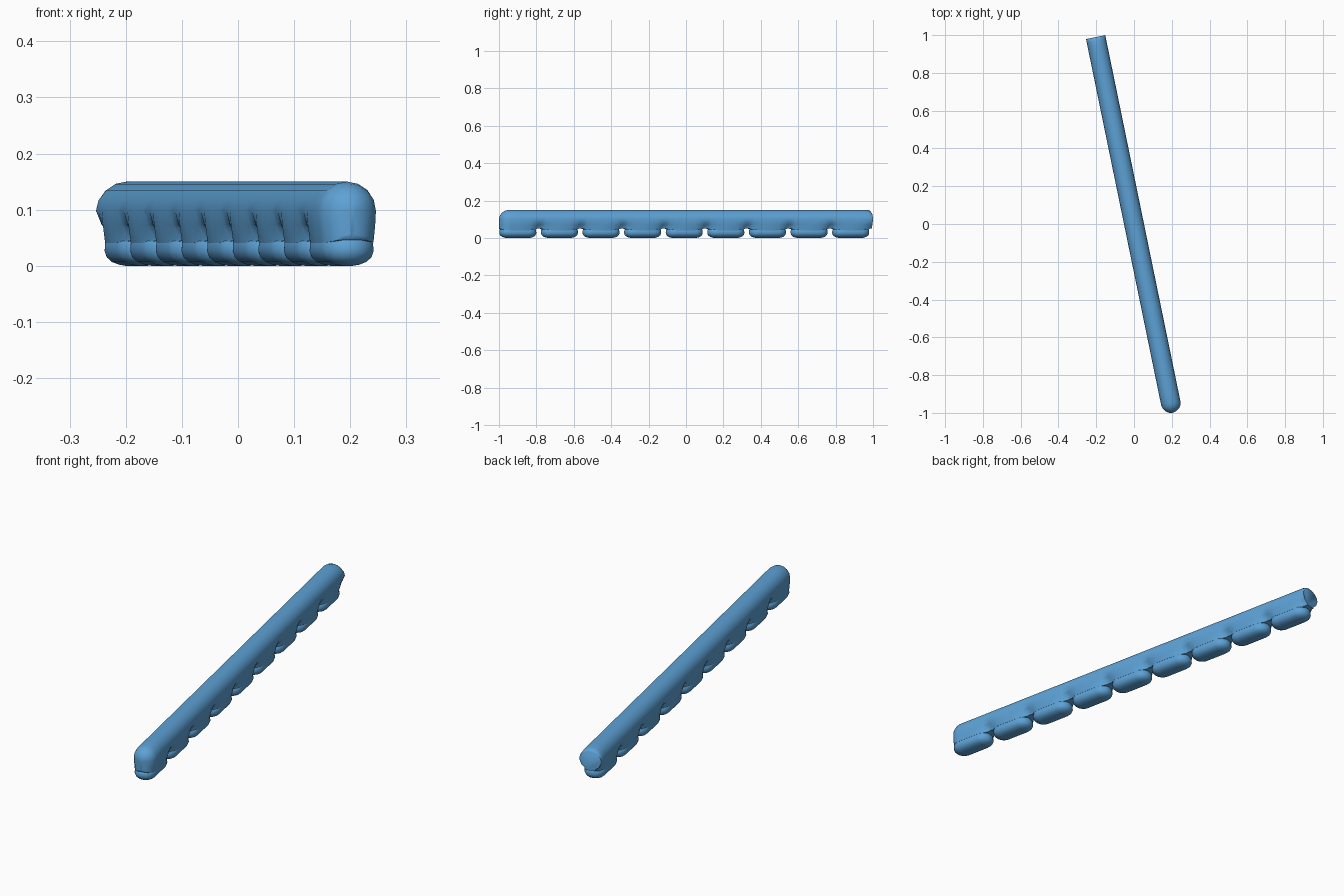
import bpy, bmesh, math
from mathutils import Matrix

if "Cube" in bpy.data.objects:
    bpy.data.objects.remove(bpy.data.objects["Cube"])

TILT = math.radians(11.6)      # the bar lies diagonally in plan
R = 0.052                      # half width of the bar
MID = 0.098                    # height where the rounded top begins
FRONT, BACK = -0.968, 1.010    # start of the round nose, flat back end
PADS, PITCH, FIRST = 9, 0.2271, -0.918
PAD_HALF, PAD_R = 0.101, 0.047

blue = bpy.data.materials.new("soft_blue")
blue.diffuse_color = (0.11, 0.36, 0.67, 1)
blue.use_nodes = True
blue.node_tree.nodes["Principled BSDF"].inputs["Base Color"].default_value = blue.diffuse_color


def make(name, bm):
    bmesh.ops.recalc_face_normals(bm, faces=bm.faces)
    bmesh.ops.rotate(bm, verts=bm.verts, cent=(0, 0, 0),
                     matrix=Matrix.Rotation(TILT, 3, 'Z'))
    me = bpy.data.meshes.new(name)
    bm.to_mesh(me)
    bm.free()
    ob = bpy.data.objects.new(name, me)
    me.materials.append(blue)
    bpy.context.collection.objects.link(ob)
    bpy.ops.object.select_all(action='DESELECT')
    ob.select_set(True)
    bpy.context.view_layer.objects.active = ob
    bpy.ops.object.shade_smooth_by_angle(angle=math.radians(50))
    return ob


def loft(rings):
    bm = bmesh.new()
    rows = [[bm.verts.new(p) for p in ring] for ring in rings]
    n = len(rows[0])
    for a, b in zip(rows, rows[1:]):
        for i in range(n):
            bm.faces.new((a[i], a[(i + 1) % n], b[(i + 1) % n], b[i]))
    bm.faces.new(rows[0])
    bm.faces.new(rows[-1])
    return bm


def pad_width(s):
    """Half width of the nearest pad at s, zero in the gaps."""
    k = min(PADS - 1, max(0, round((s - FIRST) / PITCH)))
    d = abs(s - FIRST - k * PITCH) - (PAD_HALF - PAD_R)
    if d <= 0:
        return PAD_R
    return math.sqrt(max(0, PAD_R ** 2 - d * d))


def section(s, width=R, rise=R):
    """Arched top, sides drawn in between the pads."""
    low = min(max(pad_width(s), 0.022), width)
    base = 0.041 + 0.010 * (1 - min(1, pad_width(s) / PAD_R))
    half = [(low * 0.98, base), (low, base + 0.006),
            (low + (width - low) * 0.65, 0.073)]
    arc = [(width * math.cos(math.pi * i / 8), MID + rise * math.sin(math.pi * i / 8))
           for i in range(9)]
    pts = half + arc + [(-x, z) for x, z in reversed(half)]
    return [(x, s, z) for x, z in pts]


# Bar: round nose at the front, scalloped lower sides, flat back
rings = []
for deg in (86, 68, 45, 22):
    a = math.radians(deg)
    rings.append(section(FRONT - R * math.sin(a), R * math.cos(a), R * math.cos(a)))
rings.append(section(FRONT))
for k in range(PADS):
    for d in (-0.1, -0.088, -0.054, 0, 0.054, 0.088, 0.1, PITCH / 2):
        s = FIRST + k * PITCH + d
        if FRONT + 0.01 < s < 0.985:
            rings.append(section(s))
rings += [section(0.988), section(1.003, R, R * 0.92), section(BACK, R * 0.98, R * 0.74)]
make("bar", loft(rings))


# Pads: rounded capsule feet under the bar
def capsule(centre, inset, z):
    r = PAD_R - inset
    ring = []
    for side in (1, -1):
        for i in range(9):
            a = math.pi * i / 8
            ring.append((side * r * math.cos(a),
                         centre + side * (PAD_HALF - PAD_R + r * math.sin(a)), z))
    return ring


PROFILE = [(0.005, 0.046), (0.001, 0.040), (0, 0.026), (0.004, 0.015),
           (0.013, 0.007), (0.026, 0.002), (0.038, 0.0)]
for k in range(PADS):
    make("pad_%d" % (k + 1),
         loft([capsule(FIRST + k * PITCH, i, z) for i, z in PROFILE]))
